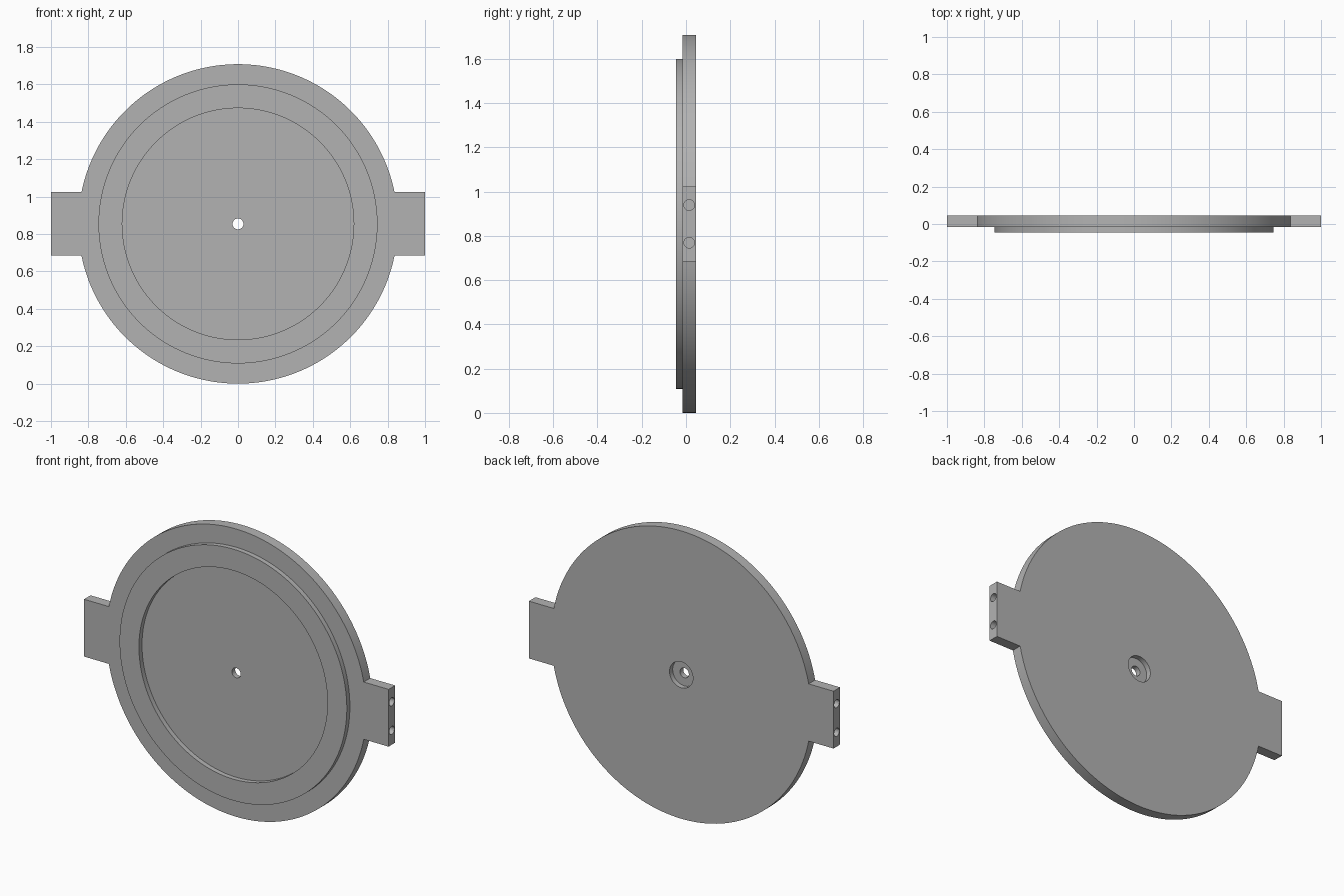
import bpy
import bmesh
from math import asin, cos, pi, sin
from mathutils import Matrix, Vector

if "Cube" in bpy.data.objects:
    bpy.data.objects.remove(bpy.data.objects["Cube"], do_unlink=True)

CENTRE_Z = 0.854
DISC_R, TAB_HALF, TAB_END = 0.854, 0.17, 1.0
FRONT, FACE, BACK = -0.045, -0.016, 0.045

grey = bpy.data.materials.new("plain grey")
grey.use_nodes = True
colour = (0.45, 0.45, 0.45, 1)
grey.diffuse_color = colour
grey.node_tree.nodes["Principled BSDF"].inputs["Base Color"].default_value = colour


def make_object(name, bm):
    bmesh.ops.recalc_face_normals(bm, faces=bm.faces)
    mesh = bpy.data.meshes.new(name)
    bm.to_mesh(mesh)
    bm.free()
    mesh.materials.append(grey)
    obj = bpy.data.objects.new(name, mesh)
    bpy.context.collection.objects.link(obj)
    return obj


def smooth(obj):
    bpy.ops.object.select_all(action="DESELECT")
    obj.select_set(True)
    bpy.context.view_layer.objects.active = obj
    bpy.ops.object.shade_smooth_by_angle(angle=pi / 6)


def cut_cylinder(target, name, radius, start, end, segments=48):
    """Subtract a round hole running from start to end."""
    start, end = Vector(start), Vector(end)
    axis = end - start
    turn = axis.to_track_quat("Z", "Y").to_matrix().to_4x4()
    bm = bmesh.new()
    bmesh.ops.create_cone(bm, cap_ends=True, segments=segments, radius1=radius,
                          radius2=radius, depth=axis.length,
                          matrix=Matrix.Translation((start + end) / 2) @ turn)
    cutter = make_object(name, bm)
    cutter.hide_render = True
    mod = target.modifiers.new(name, "BOOLEAN")
    mod.operation, mod.solver, mod.object = "DIFFERENCE", "EXACT", cutter
    bpy.context.view_layer.objects.active = target
    bpy.ops.object.modifier_apply(modifier=mod.name)
    bpy.data.objects.remove(cutter, do_unlink=True)


# Disc and its two side tabs, extruded from a single outline
tab_angle = asin(TAB_HALF / DISC_R)
steps = 80
outline = []
for side in (1, -1):
    for i in range(steps + 1):
        a = tab_angle + (pi - 2 * tab_angle) * i / steps
        outline.append((side * DISC_R * cos(a), side * DISC_R * sin(a)))
    outline += [(-side * TAB_END, side * TAB_HALF), (-side * TAB_END, -side * TAB_HALF)]

bm = bmesh.new()
face = bm.faces.new([bm.verts.new((x, FACE, CENTRE_Z + z)) for x, z in outline])
extruded = bmesh.ops.extrude_face_region(bm, geom=[face], use_keep_orig=True)
moved = [v for v in extruded["geom"] if isinstance(v, bmesh.types.BMVert)]
bmesh.ops.translate(bm, verts=moved, vec=(0, BACK - FACE, 0))
plate = make_object("tabbed_disc", bm)

# Central bore with a wider counterbore at the back
cut_cylinder(plate, "bore", 0.029, (0, -0.1, CENTRE_Z), (0, 0.1, CENTRE_Z))
cut_cylinder(plate, "counterbore", 0.077, (0, 0.015, CENTRE_Z), (0, 0.1, CENTRE_Z))

# Pairs of pin holes in the tab ends
for side in (1, -1):
    for dz in (-0.085, 0.085):
        z = CENTRE_Z + dz
        y = (FACE + BACK) / 2
        cut_cylinder(plate, "pin_hole", 0.024, (side * 1.05, y, z), (side * 0.88, y, z), 32)
smooth(plate)

# Raised ring on the front, seated slightly into the disc
bm = bmesh.new()
section = [(0.619, FRONT), (0.746, FRONT), (0.746, FACE + 0.004), (0.619, FACE + 0.004)]
verts = [bm.verts.new((r, y, CENTRE_Z)) for r, y in section]
edges = [bm.edges.new((verts[i], verts[(i + 1) % 4])) for i in range(4)]
bmesh.ops.spin(bm, geom=verts + edges, cent=(0, 0, CENTRE_Z), axis=(0, 1, 0),
               angle=2 * pi, steps=160, use_merge=True)
bmesh.ops.remove_doubles(bm, verts=bm.verts, dist=0.0001)
smooth(make_object("front_ring", bm))
